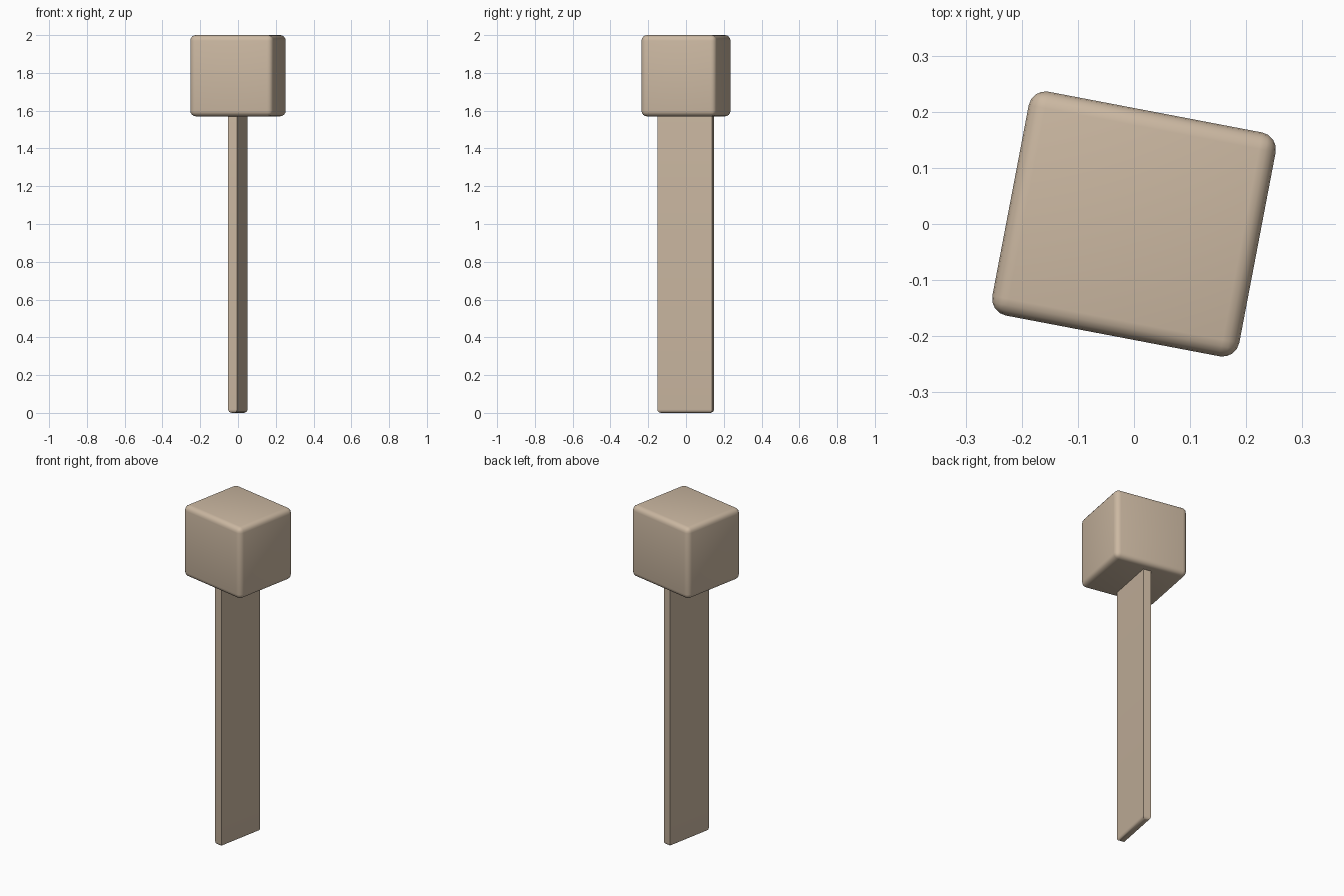
import bpy, bmesh, math
from mathutils import Matrix

if "Cube" in bpy.data.objects:
    bpy.data.objects.remove(bpy.data.objects["Cube"])

TURN = Matrix.Rotation(math.radians(-10.8), 4, 'Z')


def block(name, size, centre, radius, segments, pick, angle):
    """Box with rounded edges (those accepted by pick), turned about z."""
    bm = bmesh.new()
    bmesh.ops.create_cube(bm, size=1)
    bmesh.ops.scale(bm, vec=size, verts=bm.verts)
    edges = [e for e in bm.edges if pick(e)]
    bmesh.ops.bevel(bm, geom=edges, offset=radius, segments=segments,
                    profile=0.5, affect='EDGES')
    bmesh.ops.transform(bm, matrix=Matrix.Translation(centre) @ TURN, verts=bm.verts)
    bmesh.ops.recalc_face_normals(bm, faces=bm.faces)
    mesh = bpy.data.meshes.new(name)
    bm.to_mesh(mesh)
    bm.free()
    ob = bpy.data.objects.new(name, mesh)
    bpy.context.collection.objects.link(ob)
    mat = bpy.data.materials.get("wood") or bpy.data.materials.new("wood")
    mat.diffuse_color = (0.60, 0.48, 0.36, 1)
    mat.use_nodes = True
    mat.node_tree.nodes["Principled BSDF"].inputs["Base Color"].default_value = mat.diffuse_color
    mesh.materials.append(mat)
    bpy.ops.object.select_all(action='DESELECT')
    ob.select_set(True)
    bpy.context.view_layer.objects.active = ob
    bpy.ops.object.shade_smooth_by_angle(angle=math.radians(angle))
    return ob


# Mallet head, all edges rounded
block("head", (0.448, 0.406, 0.43), (0, 0, 1.785), 0.03, 4, lambda e: True, 40)

# Flat handle, crisp long edges and a rounded bottom end, running into the head
block("handle", (0.048, 0.296, 1.60), (-0.001, -0.002, 0.80), 0.018, 4,
      lambda e: all(v.co.z < 0 for v in e.verts), 40)
